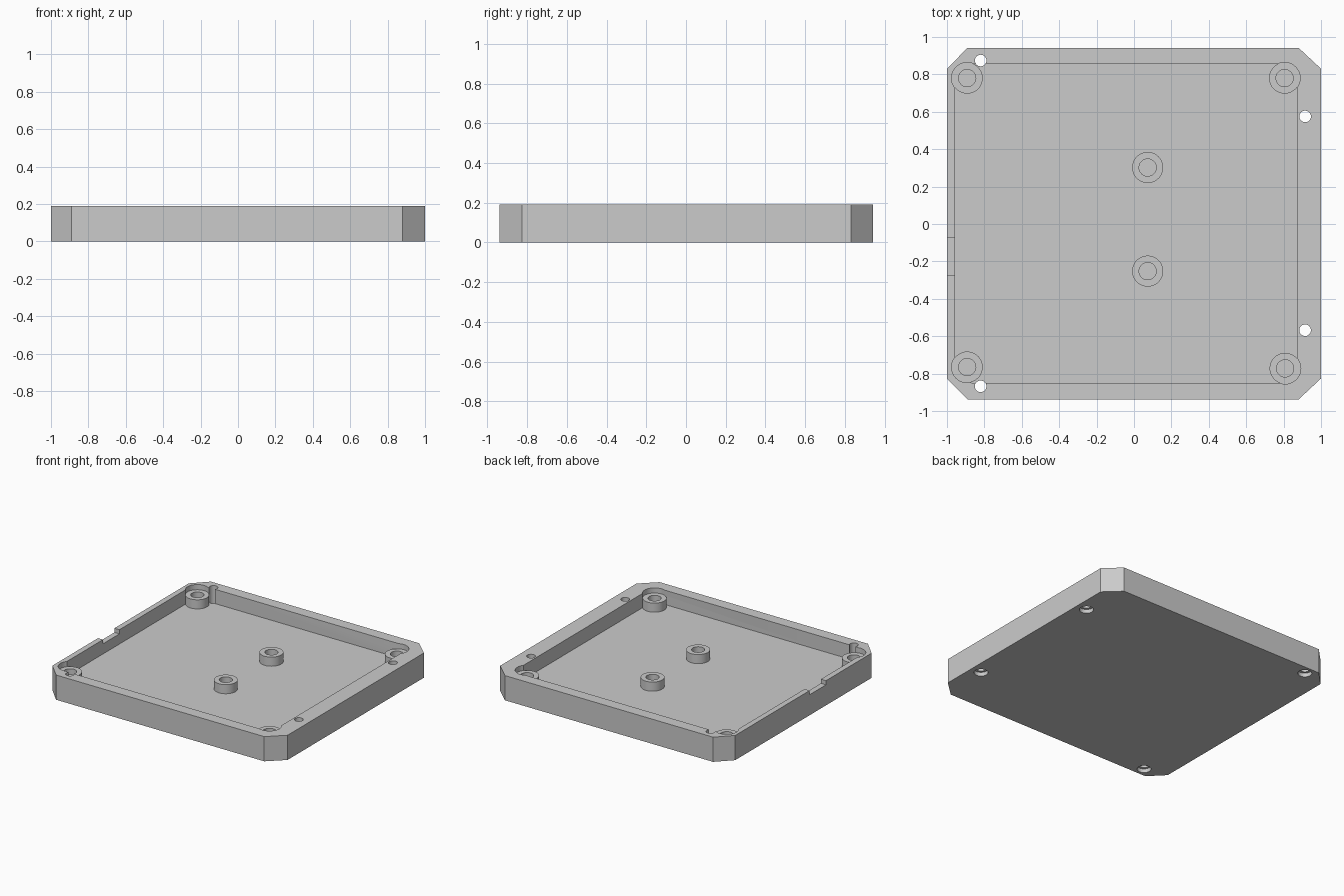
import bpy, bmesh, math

if "Cube" in bpy.data.objects:
    bpy.data.objects.remove(bpy.data.objects["Cube"])

H, FLOOR, POST_TOP = 0.19, 0.08, 0.15

grey = bpy.data.materials.new("light grey plastic")
grey.diffuse_color = (0.6, 0.6, 0.6, 1)
grey.use_nodes = True
grey.node_tree.nodes["Principled BSDF"].inputs["Base Color"].default_value = grey.diffuse_color


def finish(name, bm):
    bmesh.ops.recalc_face_normals(bm, faces=bm.faces)
    mesh = bpy.data.meshes.new(name)
    bm.to_mesh(mesh)
    bm.free()
    ob = bpy.data.objects.new(name, mesh)
    mesh.materials.append(grey)
    bpy.context.collection.objects.link(ob)
    return ob


def prism(name, pts, z0, z1):
    """Extrude a flat outline from z0 to z1."""
    bm = bmesh.new()
    face = bm.faces.new([bm.verts.new((x, y, z0)) for x, y in pts])
    up = bmesh.ops.extrude_face_region(bm, geom=[face])
    bmesh.ops.translate(bm, vec=(0, 0, z1 - z0),
                        verts=[v for v in up["geom"] if isinstance(v, bmesh.types.BMVert)])
    return finish(name, bm)


def cylinder(name, x, y, r, z0, z1, sides=40):
    pts = [(x + r * math.cos(2 * math.pi * i / sides),
            y + r * math.sin(2 * math.pi * i / sides)) for i in range(sides)]
    return prism(name, pts, z0, z1)


def chamfered(x0, x1, y0, y1, cl, cr, cy):
    """Rectangle with cut corners; cl / cr are the left / right cuts along x."""
    return [(x0 + cl, y0), (x1 - cr, y0), (x1, y0 + cy), (x1, y1 - cy),
            (x1 - cr, y1), (x0 + cl, y1), (x0, y1 - cy), (x0, y0 + cy)]


def combine(body, tool, operation):
    mod = body.modifiers.new("combine", "BOOLEAN")
    mod.operation, mod.solver, mod.object = operation, "EXACT", tool
    bpy.context.view_layer.objects.active = body
    bpy.ops.object.modifier_apply(modifier=mod.name)
    bpy.data.objects.remove(tool)


# Tray with cut corners and its cavity
tray = prism("tray", chamfered(-1, 1, -0.938, 0.942, 0.11, 0.12, 0.112), 0, H)
cavity = prism("cavity", chamfered(-0.957, 0.872, -0.85, 0.855, 0.09, 0.09, 0.09), FLOOR, 0.3)
combine(tray, cavity, "DIFFERENCE")

# Screw posts: four in corner pockets, two free standing
posts = [(-0.892, 0.78), (0.805, 0.78), (-0.892, -0.765), (0.808, -0.772),
         (0.073, 0.302), (0.073, -0.252)]
for x, y in posts:
    combine(tray, cylinder("post", x, y, 0.083, 0.05, 0.16), "UNION")
    combine(tray, cylinder("pocket", x, y, 0.0836, POST_TOP, 0.3), "DIFFERENCE")
    combine(tray, cylinder("post_hole", x, y, 0.046, FLOOR + 0.001, 0.3), "DIFFERENCE")

# Through holes, counterbored from below
for x, y in [(-0.82, 0.874), (-0.82, -0.868), (0.915, 0.575), (0.915, -0.568)]:
    combine(tray, cylinder("screw_hole", x, y, 0.031, -0.1, 0.3, 32), "DIFFERENCE")
    combine(tray, cylinder("counterbore", x, y, 0.049, -0.1, 0.03, 32), "DIFFERENCE")

# Shallow notch in the left rim
notch = prism("notch", [(-1.1, -0.272), (-0.9, -0.272), (-0.9, -0.073), (-1.1, -0.073)], 0.158, 0.3)
combine(tray, notch, "DIFFERENCE")

# Smooth round walls, sharp edges
tray.select_set(True)
bpy.context.view_layer.objects.active = tray
bpy.ops.object.shade_smooth_by_angle(angle=math.radians(30))
